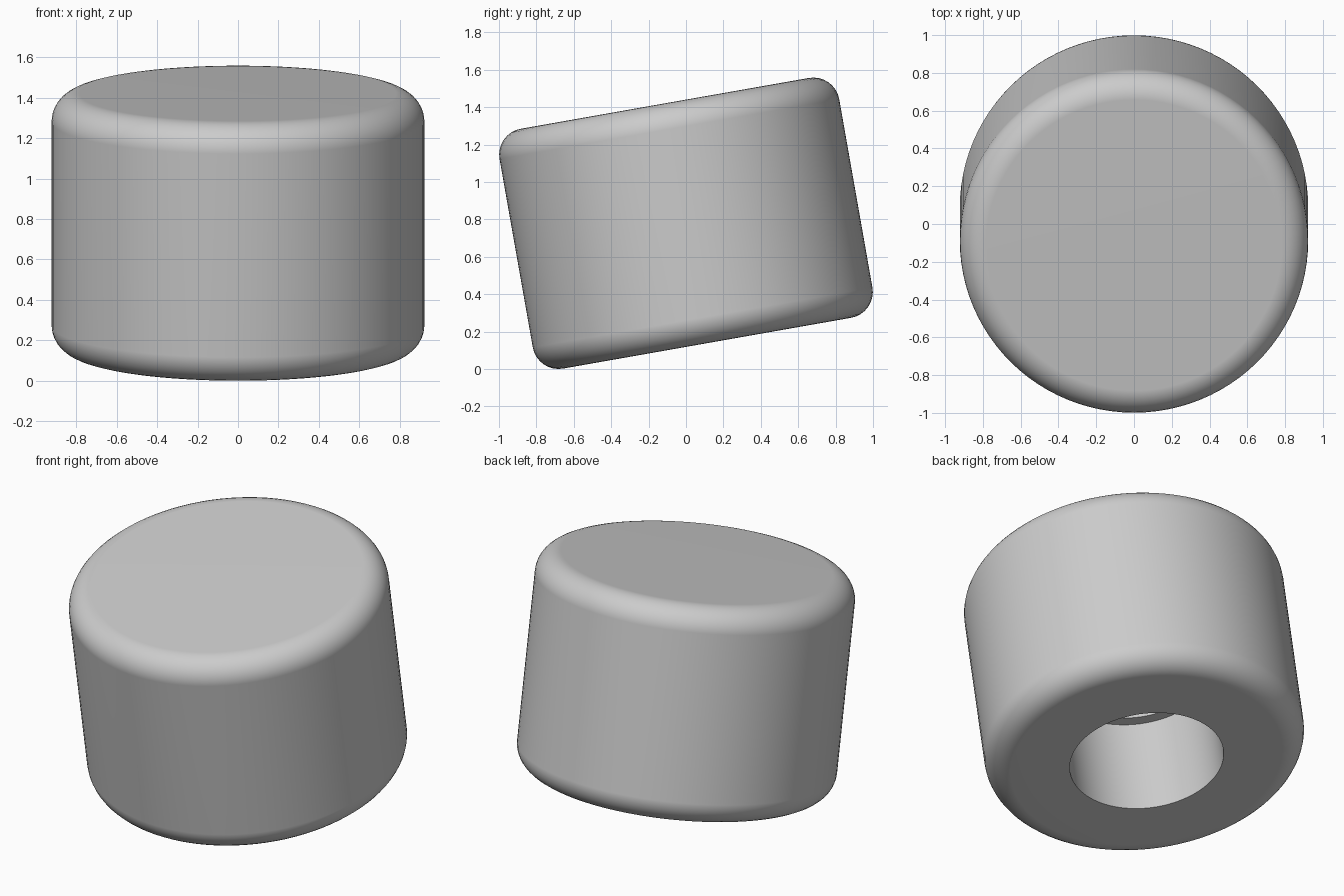
import bpy, bmesh, math
from mathutils import Matrix, Vector

cube = bpy.data.objects.get("Cube")
if cube:
    bpy.data.objects.remove(cube, do_unlink=True)

RADIUS, HALF, FILLET = 0.922, 0.651, 0.14   # body size along its own axis
BORE, BORE_DEPTH = 0.444, 0.61              # wide hole in the underside
PILOT, PILOT_DEPTH = 0.38, 0.85             # narrower hole behind the ledge
TILT = math.radians(10)
SIDES, STEPS = 96, 8

# One grey rubber colour
grey = bpy.data.materials.new("grey_rubber")
grey.use_nodes = True
colour = (0.6, 0.6, 0.6, 1)
grey.diffuse_color = colour
grey.node_tree.nodes["Principled BSDF"].inputs["Base Color"].default_value = colour


def fillet(sign, start):
    """Quarter circle of (radius, height) points at a rim."""
    points = []
    for i in range(STEPS + 1):
        a = start + math.pi / 2 * i / STEPS
        points.append((RADIUS - FILLET + FILLET * math.cos(a),
                       sign * (HALF - FILLET) + FILLET * math.sin(a)))
    return points


# Half section: stepped hole, underside, rounded rims, flat top
profile = [(0, PILOT_DEPTH - HALF), (PILOT, PILOT_DEPTH - HALF),
           (PILOT, BORE_DEPTH - HALF), (BORE, BORE_DEPTH - HALF), (BORE, -HALF)]
profile += fillet(-1, -math.pi / 2) + fillet(1, 0) + [(0, HALF)]

# Revolve the section
bm = bmesh.new()
verts = [bm.verts.new((r, 0, z)) for r, z in profile]
edges = [bm.edges.new(pair) for pair in zip(verts, verts[1:])]
bmesh.ops.spin(bm, geom=verts + edges, cent=(0, 0, 0), axis=(0, 0, 1),
               angle=math.tau, steps=SIDES, use_duplicate=False)
bmesh.ops.remove_doubles(bm, verts=bm.verts, dist=0.0001)
bmesh.ops.recalc_face_normals(bm, faces=bm.faces)

# Lean the body forward and rest its lowest point on the ground
bm.transform(Matrix.Rotation(TILT, 4, "X"))
lowest = min(v.co.z for v in bm.verts)
bm.transform(Matrix.Translation(Vector((0, 0, -lowest))))

mesh = bpy.data.meshes.new("tilted_foot")
bm.to_mesh(mesh)
bm.free()
mesh.materials.append(grey)
foot = bpy.data.objects.new("tilted_foot", mesh)
bpy.context.collection.objects.link(foot)

# Smooth walls, crisp hole edges
bpy.ops.object.select_all(action="DESELECT")
foot.select_set(True)
bpy.context.view_layer.objects.active = foot
bpy.ops.object.shade_smooth_by_angle(angle=math.radians(35))
weighted = foot.modifiers.new("flat_caps", "WEIGHTED_NORMAL")
weighted.keep_sharp = True
